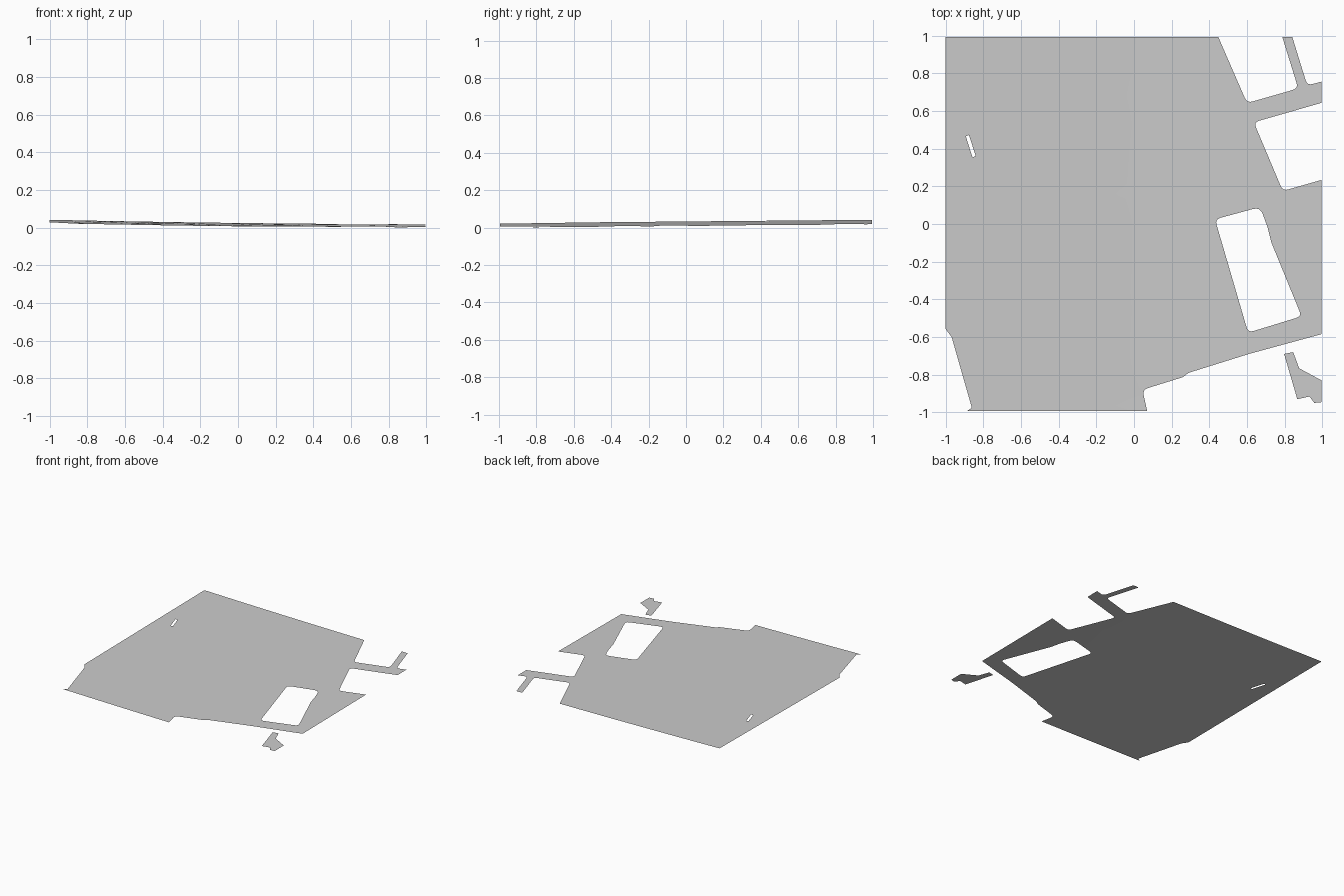
import bpy
import bmesh
import math
from mathutils import Vector

cube = bpy.data.objects.get("Cube")
if cube:
    bpy.data.objects.remove(cube, do_unlink=True)

grey = bpy.data.materials.new("pale_grey_paving")
grey.use_nodes = True
colour = (0.6, 0.6, 0.6, 1)
grey.diffuse_color = colour
grey.node_tree.nodes["Principled BSDF"].inputs["Base Color"].default_value = colour


def ground_height(x, y):
    """Gentle fall from the back right corner, levelling out on the left."""
    return 0.0155 - 0.012 * x + 0.009 * y + 0.005 * x * x


def rounded(corners):
    """Outline from (x, y) or (x, y, fillet) corners."""
    points = []
    count = len(corners)
    for i, corner in enumerate(corners):
        here = Vector(corner[:2])
        if len(corner) == 2:
            points.append(here)
            continue
        before = Vector(corners[i - 1][:2])
        after = Vector(corners[(i + 1) % count][:2])
        start = here + (before - here).normalized() * corner[2]
        end = here + (after - here).normalized() * corner[2]
        steps = 4
        for s in range(steps + 1):
            t = s / steps
            points.append(start.lerp(here, t).lerp(here.lerp(end, t), t))
    return points


def make_sheet(name, outline, holes=()):
    """Fill an outline with holes, cut it along the paving grid and drape it."""
    bm = bmesh.new()
    for loop in (outline, *holes):
        verts = [bm.verts.new((p.x, p.y, 0)) for p in rounded(loop)]
        for i, vert in enumerate(verts):
            bm.edges.new((verts[i - 1], vert))
    bmesh.ops.triangle_fill(bm, edges=bm.edges[:], use_beauty=True,
                            normal=(0, 0, 1))

    # Slanted paving grid
    angle = math.radians(16.5)
    for turn in (angle, angle + math.pi / 2):
        normal = Vector((math.cos(turn), math.sin(turn), 0))
        for step in range(-6, 7):
            bmesh.ops.bisect_plane(
                bm, geom=bm.verts[:] + bm.edges[:] + bm.faces[:],
                plane_co=normal * step * 0.22, plane_no=normal)

    for vert in bm.verts:
        vert.co.z = ground_height(vert.co.x, vert.co.y)
    bm.normal_update()
    for face in bm.faces:
        if face.normal.z < 0:
            face.normal_flip()
        face.smooth = True

    mesh = bpy.data.meshes.new(name)
    bm.to_mesh(mesh)
    bm.free()
    mesh.materials.append(grey)
    sheet = bpy.data.objects.new(name, mesh)
    bpy.context.collection.objects.link(sheet)
    return sheet


# Main pavement, clockwise from the back right corner
back, left = 0.994, 0.995
pavement_outline = [
    (-1, back), (.447, back),
    (.6, .642, .03), (.872, .72, .03),                    # back bay
    (.787, back), (.84, back), (.92, .735, .03), (left, .756),  # narrow path
    (left, .643), (.636, .54, .03), (.79, .175, .03), (left, .234),  # side bay
    (left, -.585), (.61, -.69), (.29, -.79), (.26, -.813),
    (.045, -.88, .03), (.07, -back),                      # front step
    (-.888, -back), (-.861, -.975), (-.968, -.6), (-1, -.558),
]
courtyard_opening = [
    (.43, .025, .03), (.67, .09, .04), (.71, -.02), (.73, -.1),
    (.89, -.49, .03), (.606, -.577, .03),
]
slot_opening = [(-.893, .466), (-.876, .472), (-.84, .36), (-.858, .355)]
make_sheet("pavement", pavement_outline, [courtyard_opening, slot_opening])

# Detached patch beyond the front left edge
make_sheet("pavement_island", [
    (.797, -.69), (.845, -.68), (.877, -.766), (left, -.83),
    (left, -.946), (.957, -.95), (.932, -.916), (.867, -.93),
])
